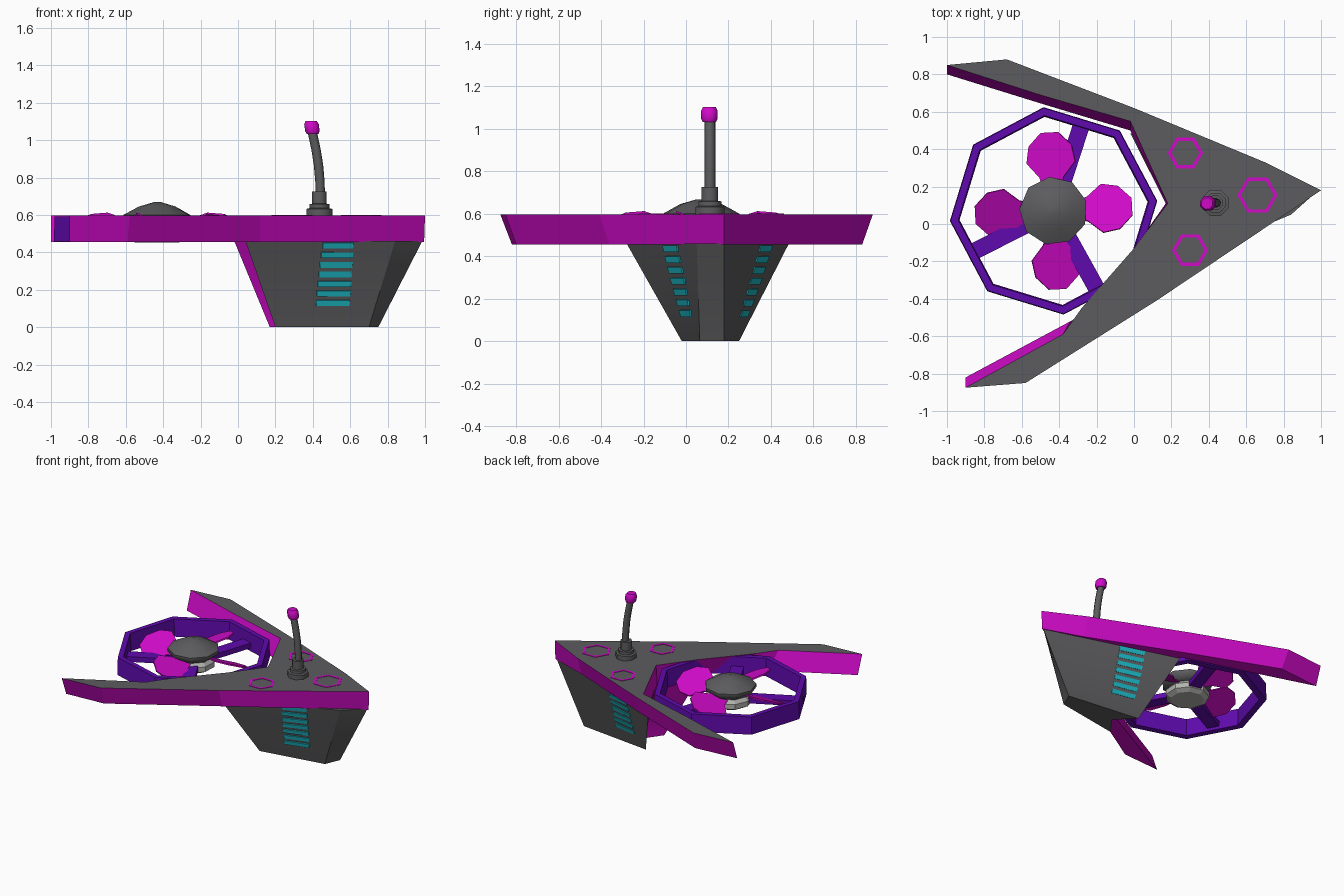
import bpy, bmesh, math
from mathutils import Vector, Matrix

if "Cube" in bpy.data.objects:
    bpy.data.objects.remove(bpy.data.objects["Cube"])


def colour(name, r, g, b):
    m = bpy.data.materials.new(name)
    m.diffuse_color = (r, g, b, 1)
    m.use_nodes = True
    m.node_tree.nodes["Principled BSDF"].inputs["Base Color"].default_value = m.diffuse_color
    return m


GREY = colour("dark_grey", 0.108, 0.108, 0.114)
MAGENTA = colour("magenta", 0.63, 0.003, 0.58)
PURPLE = colour("purple", 0.115, 0.003, 0.42)
TEAL = colour("teal", 0.012, 0.48, 0.56)
LIGHT = colour("light_grey", 0.45, 0.45, 0.43)


def loft(name, loops, mats, rule=None, ring=False, smooth=0):
    """Skin a list of loops; cap the ends, or join last to first for a ring."""
    bm = bmesh.new()
    rows = [[bm.verts.new(p) for p in loop] for loop in loops]
    n = len(rows[0])
    pairs = list(zip(rows, rows[1:])) + ([(rows[-1], rows[0])] if ring else [])
    for a, b in pairs:
        for i in range(n):
            j = (i + 1) % n
            bm.faces.new((a[i], a[j], b[j], b[i]))
    if not ring:
        bm.faces.new(rows[0][::-1])
        bm.faces.new(rows[-1])
    bmesh.ops.recalc_face_normals(bm, faces=bm.faces[:])
    bm.normal_update()
    if rule:
        for f in bm.faces:
            f.material_index = rule(f)
    me = bpy.data.meshes.new(name)
    bm.to_mesh(me)
    bm.free()
    for m in mats:
        me.materials.append(m)
    ob = bpy.data.objects.new(name, me)
    bpy.context.collection.objects.link(ob)
    if smooth:
        bpy.context.view_layer.objects.active = ob
        ob.select_set(True)
        bpy.ops.object.shade_smooth_by_angle(angle=math.radians(smooth))
        ob.select_set(False)
    return ob


def circle(c, r, z, n, turn=0.0):
    return [(c[0] + r * math.cos(turn + i * math.tau / n),
             c[1] + r * math.sin(turn + i * math.tau / n), z) for i in range(n)]


def flat(points, z):
    return [(x, y, z) for x, y in points]


# Swept V wing: grey on top, magenta sides and underside
wing_top = [(1, .18), (.7, .33), (0, .62), (-.68, .88), (-1, .85), (-.5, .69),
            (-.02, .55), (.18, .11), (0, -.13), (-.28, -.45), (-.38, -.59),
            (-.9, -.875), (-.58, -.85), (.12, -.41)]
wing_low = [(.995, .18), (.7, .28), (0, .57), (-.66, .83), (-1, .80), (-.5, .645),
            (-.02, .50), (.17, .11), (.04, -.16), (-.22, -.455), (-.34, -.52),
            (-.9, -.82), (-.59, -.80), (.12, -.36)]
loft("wing", [flat(wing_low, .455), flat(wing_top, .597)], [GREY, MAGENTA],
     lambda f: 0 if f.normal.z > .8 else 1)

# Tapered lower body with a notched magenta rear
body_top = [Vector(p) for p in [(.985, .18), (-.02, .485), (.17, .11), (.04, -.28), (.84, .05)]]
body_low = [Vector(p) for p in [(.75, .18), (.17, .25), (.30, .12), (.20, -.02), (.70, .065)]]
H = .46


def body_point(i, z):
    p = body_low[i].lerp(body_top[i], z / H)
    return Vector((p.x, p.y, z))


LAYERS = 12
loft("body", [[body_point(i, H * k / LAYERS) for i in range(5)] for k in range(LAYERS + 1)],
     [GREY, MAGENTA],
     lambda f: 1 if f.normal.x < -.45 and abs(f.normal.z) < .9 else 0, smooth=15)


# Teal vent slats on both sides of the body
def slat(name, a, b, z, u_low, u_top):
    def on_side(u, h):
        return body_point(a, h).lerp(body_point(b, h), u)
    t = z / H
    u0 = u_low[0] + (u_top[0] - u_low[0]) * t
    u1 = u_low[1] + (u_top[1] - u_low[1]) * t
    q = [on_side(u0, z - .015), on_side(u1, z - .015), on_side(u1, z + .015), on_side(u0, z + .015)]
    n = (q[1] - q[0]).cross(q[3] - q[0]).normalized()
    if n.y * (1 if a == 1 else -1) < 0:
        n = -n
    loft(name, [[p - n * .002 for p in q], [p + n * .006 for p in q]], [TEAL])


for k in range(7):
    z = .13 + k * .051
    slat("right_vent_slat", 3, 4, z, (.42, .77), (.52, .72))
    slat("left_vent_slat", 1, 0, z, (.14, .43), (.26, .44))

# Fan guard: octagonal ring
C = (-.43, .07)
TURN = math.radians(5.5)
loft("fan_guard", [circle(C, .557, .457, 8, TURN), circle(C, .553, .592, 8, TURN),
                   circle(C, .512, .592, 8, TURN), circle(C, .505, .457, 8, TURN)],
     [PURPLE], ring=True)


def place(points, angle, z, pitch=0.0):
    m = (Matrix.Translation((C[0], C[1], z)) @ Matrix.Rotation(angle, 4, 'Z')
         @ Matrix.Rotation(pitch, 4, 'X'))
    return [m @ Vector(p) for p in points]


# Three support spokes
spoke = [(.05, -.045), (.515, -.045), (.515, .045), (.05, .045)]
for a in (72, 207, 299):
    loft("fan_spoke", [place(flat(spoke, h), math.radians(a), .50) for h in (-.02, .02)],
         [PURPLE])

# Four pitched fan blades
half = [(.10, .05), (.18, .07), (.26, .142), (.35, .125), (.42, .05)]
blade = half + [(x, -y) for x, y in reversed(half)]
for k in range(4):
    loft("fan_blade", [place(flat(blade, h), math.radians(3 + 90 * k), .55, math.radians(-24))
                       for h in (-.005, .005)], [MAGENTA])

# Fan hub: faceted cap above, light motor core below
loft("fan_cap", [circle(C, r, z, 9, .3) for r, z in
                 [(.14, .54), (.183, .575), (.183, .60), (.10, .645), (.02, .668)]],
     [GREY], smooth=50)
loft("fan_motor", [circle(C, r, z, 9, .3) for r, z in
                   [(.12, .452), (.155, .472), (.155, .51), (.12, .55)]], [LIGHT])

# Antenna: stepped base, bent stem, magenta tip
A = (.435, .113)
loft("antenna_base", [circle(A, r, z, 8, .39) for r, z in
                      [(.075, .59), (.075, .632), (.058, .636), (.058, .658),
                       (.042, .66), (.042, .725)]], [GREY], smooth=50)
stem = [(.44, .70), (.438, .78), (.430, .87), (.417, .95), (.398, 1.04)]
loft("antenna_stem", [circle((x, A[1]), .025, z, 8) for x, z in stem], [GREY], smooth=50)
loft("antenna_tip", [circle((x, .11), r, z, 8, .39) for x, r, z in
                     [(.399, .034, 1.033), (.398, .042, 1.048), (.393, .042, 1.085),
                      (.391, .032, 1.103)]], [MAGENTA], smooth=50)

# Thin hexagonal outlines painted on the wing
for x, y, r in [(.275, .38, .095), (.66, .155, .108), (.30, -.14, .097)]:
    loft("hexagon_marking", [circle((x, y), q, z, 6) for q, z in
                             [(r, .594), (r, .600), (r - .02, .600), (r - .02, .594)]],
         [MAGENTA], ring=True)
